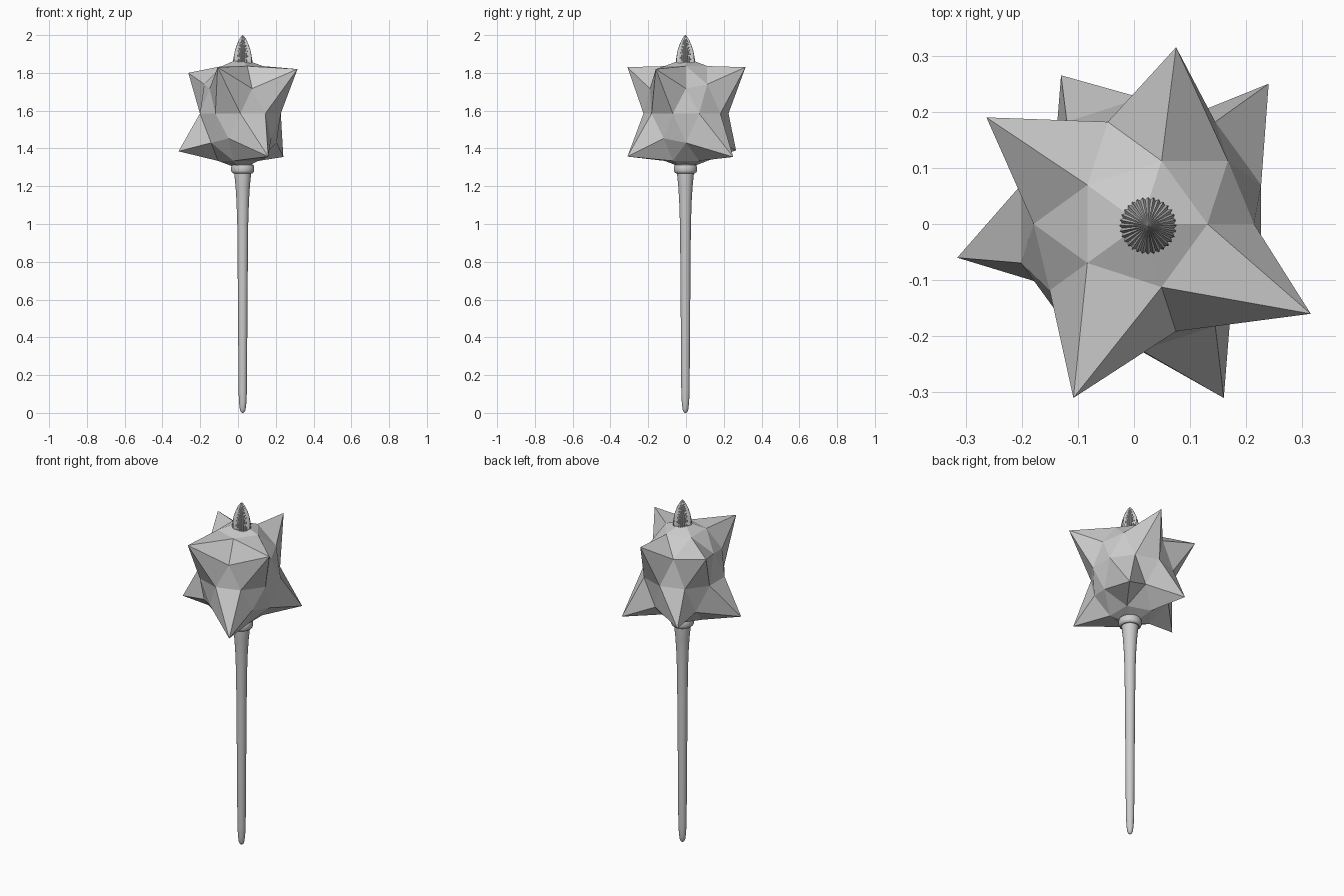
import bpy, bmesh
from math import sin, cos, pi, radians
from mathutils import Vector

if "Cube" in bpy.data.objects:
    bpy.data.objects.remove(bpy.data.objects["Cube"])

AXIS = (0.025, -0.003)   # centre line of the handle


def to_object(name, bm, smooth=False):
    bmesh.ops.recalc_face_normals(bm, faces=bm.faces)
    mesh = bpy.data.meshes.new(name)
    bm.to_mesh(mesh)
    bm.free()
    ob = bpy.data.objects.new(name, mesh)
    bpy.context.collection.objects.link(ob)
    if smooth:
        bpy.ops.object.select_all(action='DESELECT')
        ob.select_set(True)
        bpy.context.view_layer.objects.active = ob
        bpy.ops.object.shade_smooth_by_angle(angle=radians(35))
    return ob


def lathe(name, profile, segs, flute=0.0, smooth=True):
    """Revolve (radius, z) pairs; flute pulls in every second column."""
    bm = bmesh.new()
    rings = []
    for r, z in profile:
        ring = []
        for i in range(segs):
            a = 2 * pi * i / segs
            k = r * (1 - flute * (i % 2))
            ring.append(bm.verts.new((AXIS[0] + k * cos(a), AXIS[1] + k * sin(a), z)))
        rings.append(ring)
    for lo, hi in zip(rings, rings[1:]):
        for i in range(segs):
            j = (i + 1) % segs
            bm.faces.new((lo[i], lo[j], hi[j], hi[i]))
    bm.faces.new(rings[0])
    bm.faces.new(rings[-1])
    return to_object(name, bm, smooth)


# Handle: slim rounded shaft flaring towards the head
lathe("handle", [(0.003, 0.0), (0.010, 0.005), (0.015, 0.018), (0.019, 0.05),
                 (0.022, 0.11), (0.024, 0.4), (0.027, 0.8), (0.029, 1.0),
                 (0.033, 1.12), (0.038, 1.2), (0.045, 1.27), (0.045, 1.34)], 32)

# Collar under the head
lathe("collar", [(0.050, 1.268), (0.058, 1.274), (0.061, 1.282),
                 (0.061, 1.302), (0.057, 1.312), (0.045, 1.318)], 32)

# Fluted bullet-shaped finial
lathe("finial", [(0.052, 1.83), (0.051, 1.865), (0.047, 1.89), (0.041, 1.92),
                 (0.031, 1.95), (0.018, 1.978), (0.008, 1.993), (0.001, 2.0)],
      64, flute=0.1, smooth=False)

# Head: stretched icosphere with eight vertices pulled into spikes
bm = bmesh.new()
bmesh.ops.create_icosphere(bm, subdivisions=2, radius=1.0)
# (direction in degrees, unit height of the vertex, spike tip)
SPIKES = [
    (72, 0.447, (0.075, 0.315, 1.83)),
    (144, 0.447, (-0.263, 0.19, 1.80)),
    (252, 0.526, (-0.108, -0.31, 1.83)),
    (324, 0.526, (0.315, -0.16, 1.82)),
    (36, -0.447, (0.24, 0.25, 1.355)),
    (108, -0.447, (-0.13, 0.265, 1.39)),
    (180, -0.447, (-0.315, -0.06, 1.385)),
    (288, -0.526, (0.16, -0.31, 1.357)),
]
tips = []
for deg, h, tip in SPIKES:
    r = (1 - h * h) ** 0.5
    d = Vector((r * cos(radians(deg)), r * sin(radians(deg)), h))
    tips.append((min(bm.verts, key=lambda v: (v.co - d).length), tip))
for v in bm.verts:
    v.co = Vector((0.0126 + v.co.x * 0.225, v.co.y * 0.225, 1.585 + v.co.z * 0.295))
for v, tip in tips:
    v.co = tip
to_object("spiked_head", bm)
